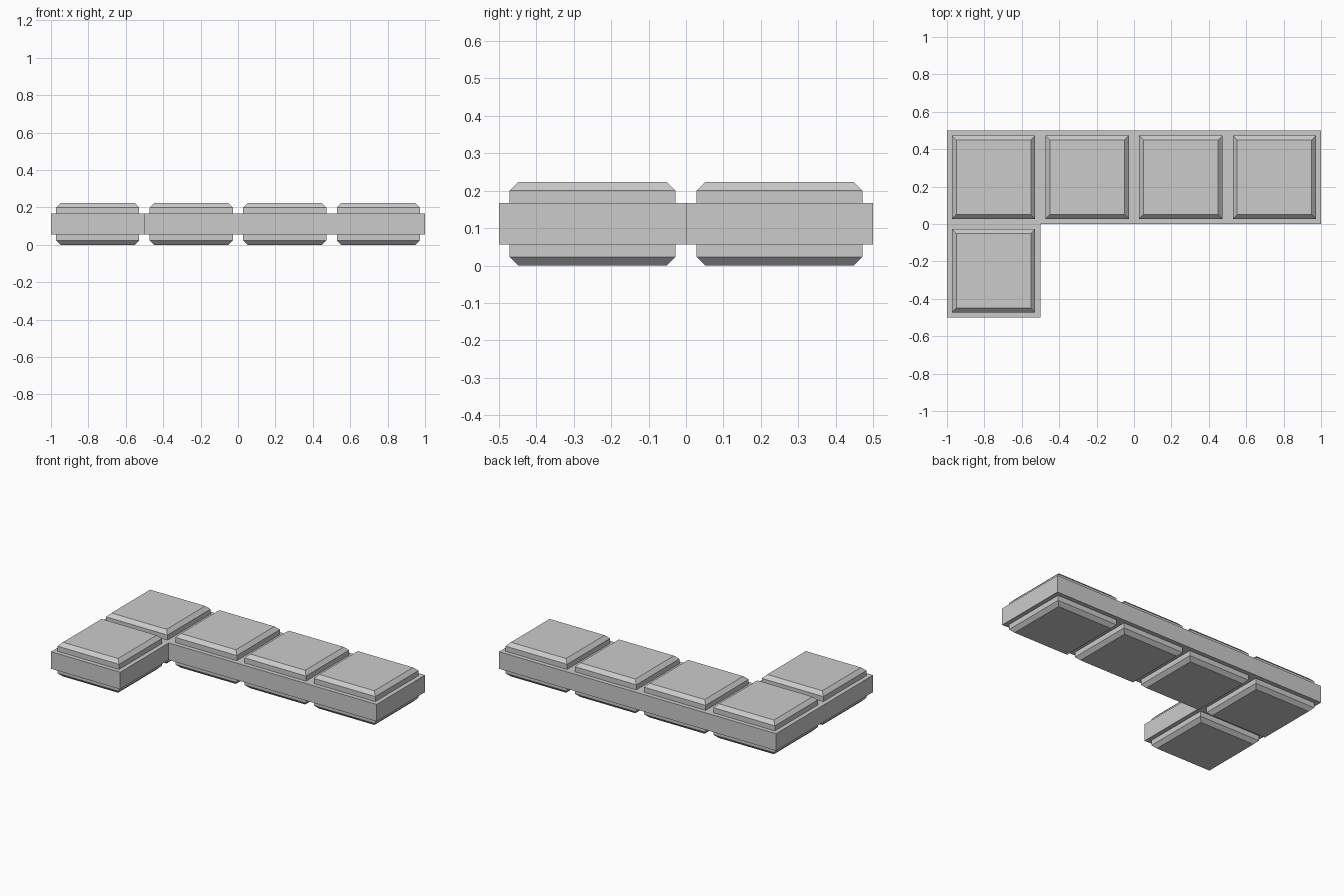
import bpy
import bmesh
from mathutils import Vector

cube = bpy.data.objects.get("Cube")
if cube:
    bpy.data.objects.remove(cube, do_unlink=True)

CELL = 0.5
BASE_LOW, BASE_HIGH = 0.056, 0.167
CELLS = [(0, 0), (0, 1), (1, 1), (2, 1), (3, 1)]  # column, row

# Material
grey = bpy.data.materials.new("plain grey")
grey.use_nodes = True
colour = (0.6, 0.6, 0.6, 1)
grey.diffuse_color = colour
grey.node_tree.nodes["Principled BSDF"].inputs["Base Color"].default_value = colour

# L-shaped slab made of square cells
bm = bmesh.new()
for col, row in CELLS:
    corner = Vector((col * CELL - 1, row * CELL - CELL, BASE_LOW))
    bm.faces.new([bm.verts.new(corner + Vector((u * CELL, v * CELL, 0)))
                  for u, v in ((0, 0), (1, 0), (1, 1), (0, 1))])
bmesh.ops.remove_doubles(bm, verts=bm.verts[:], dist=0.001)
result = bmesh.ops.extrude_face_region(bm, geom=bm.faces[:])
top_verts = [g for g in result["geom"] if isinstance(g, bmesh.types.BMVert)]
bmesh.ops.translate(bm, verts=top_verts, vec=(0, 0, BASE_HIGH - BASE_LOW))
bmesh.ops.recalc_face_normals(bm, faces=bm.faces[:])

# Raised pads with chamfered rims, above and below: border, wall, chamfer
pads = [f for f in bm.faces if abs(f.normal.z) > 0.9]
for thickness, depth in ((0.028, 0), (0, 0.033), (0.023, 0.023)):
    bmesh.ops.inset_individual(bm, faces=pads, thickness=thickness,
                               depth=depth, use_even_offset=True)
    bm.normal_update()

mesh = bpy.data.meshes.new("l_shaped_block")
bm.to_mesh(mesh)
bm.free()
mesh.materials.append(grey)
block = bpy.data.objects.new("l_shaped_block", mesh)
bpy.context.collection.objects.link(block)
